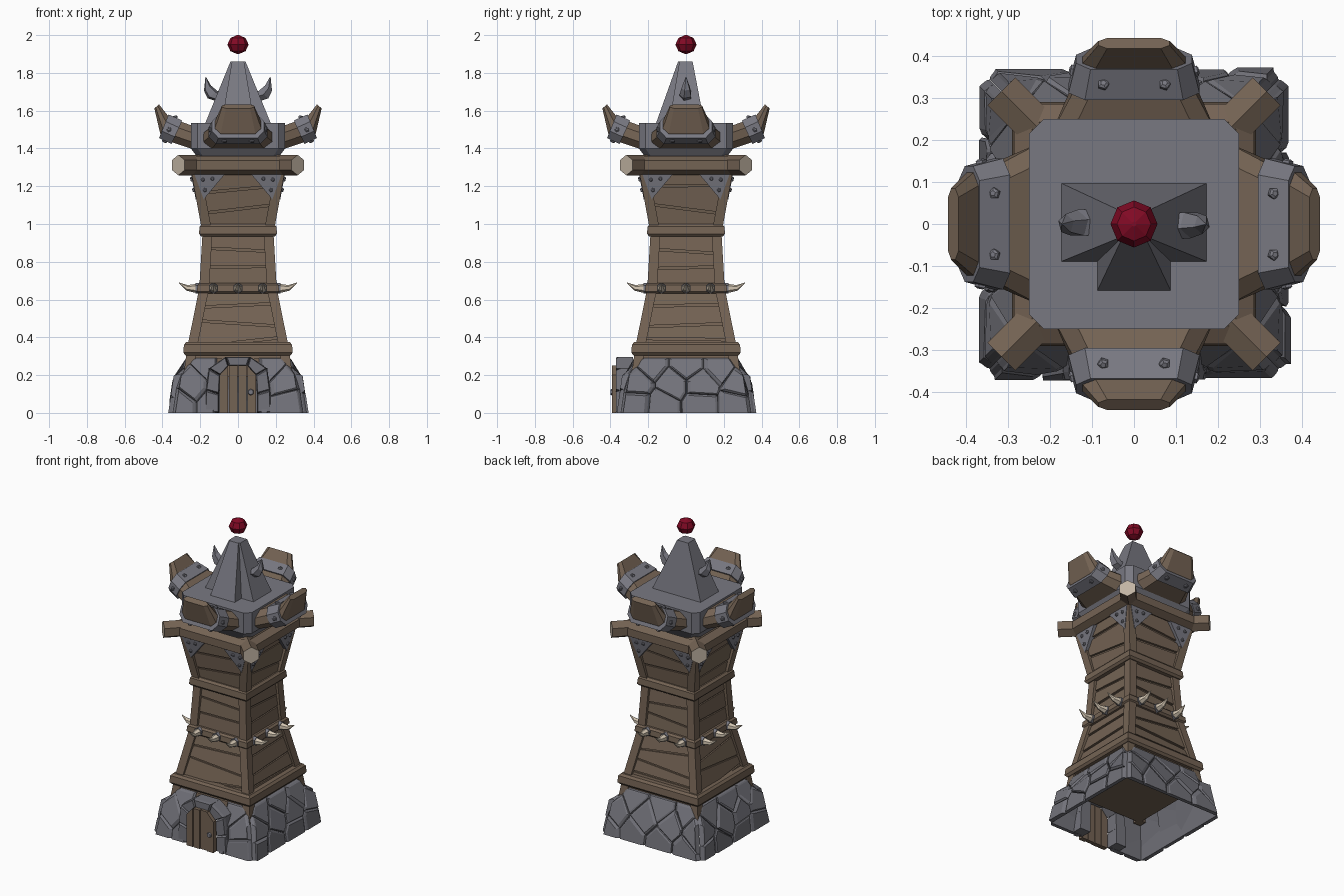
import bpy, bmesh, math, random
from mathutils import Vector, Matrix

if "Cube" in bpy.data.objects:
    bpy.data.objects.remove(bpy.data.objects["Cube"])

random.seed(4)
R = random.uniform


def material(name, rgb):
    m = bpy.data.materials.new(name)
    m.diffuse_color = (*rgb, 1)
    m.use_nodes = True
    m.node_tree.nodes["Principled BSDF"].inputs["Base Color"].default_value = m.diffuse_color
    return m


WOOD = material("brown wood", (0.175, 0.125, 0.088))
STONE = material("grey stone", (0.17, 0.17, 0.195))
METAL = material("grey metal", (0.19, 0.19, 0.222))
BONE = material("pale bone", (0.66, 0.57, 0.45))
CUT = material("cut log end", (0.54, 0.46, 0.37))
RED = material("dark red", (0.22, 0.003, 0.018))


def build(name, lofts, mat, turns=1, closed=False, cap=None):
    """Skin lists of rings into one object, repeated by quarter turns."""
    bm = bmesh.new()
    for k in range(turns):
        rot = Matrix.Rotation(k * math.pi / 2, 3, 'Z')
        for rings in lofts:
            vs = [[bm.verts.new(rot @ Vector(p)) for p in r] for r in rings]
            n = len(vs[0])
            pairs = list(zip(vs, vs[1:])) + ([(vs[-1], vs[0])] if closed else [])
            for a, b in pairs:
                for i in range(n):
                    bm.faces.new((a[i], a[(i + 1) % n], b[(i + 1) % n], b[i]))
            if not closed:
                for r in (vs[0], vs[-1]):
                    bm.faces.new(r).material_index = 1 if cap else 0
    bmesh.ops.recalc_face_normals(bm, faces=bm.faces)
    me = bpy.data.meshes.new(name)
    bm.to_mesh(me)
    bm.free()
    for m in (mat, cap):
        if m:
            me.materials.append(m)
    ob = bpy.data.objects.new(name, me)
    bpy.context.collection.objects.link(ob)
    return ob


def square(h, z, c=0.0):
    if not c:
        return [(-h, -h, z), (h, -h, z), (h, h, z), (-h, h, z)]
    a = h - c
    return [(-a, -h, z), (a, -h, z), (h, -a, z), (h, a, z),
            (a, h, z), (-a, h, z), (-h, a, z), (-h, -a, z)]


def tube(points, radii, n=6):
    pts = [Vector(p) for p in points]
    q = (pts[-1] - pts[0]).to_track_quat('Z', 'Y')
    return [[p + q @ Vector((r * math.cos((i + .5) * math.tau / n), r * math.sin((i + .5) * math.tau / n), 0))
             for i in range(n)] for p, r in zip(pts, radii)]


def rivet(p, d, r=0.014):
    p, d = Vector(p), Vector(d).normalized()
    return tube([p - d * .006, p + d * .005, p + d * .009], [r, r, r * .5], 5)


def interp(table, z):
    for (z0, a), (z1, b) in zip(table, table[1:]):
        if z <= z1:
            break
    return a + (b - a) * (z - z0) / (z1 - z0)


# Stone base: a hollow shell of irregular stones with a doorway gap at the front
DEPTH = [(0, .37), (.2, .34), (.212, .3), (.29, .28)]


def clip(poly, n, m):
    out = []
    for a, b in zip(poly, poly[1:] + poly[:1]):
        da, db = (a - m).dot(n), (b - m).dot(n)
        if da <= 0:
            out.append(a)
        if da * db < 0:
            out.append(a.lerp(b, da / (da - db)))
    return out


def cell(seed, seeds, poly):
    """Part of poly nearer to seed than to all the others."""
    for o in seeds:
        if o is not seed:
            poly = clip(poly, o - seed, (o + seed) / 2)
    return poly


outline = [Vector(p) for p in ((-.37, 0), (.37, 0), (.34, .205), (.24, .29), (-.24, .29), (-.34, .205))]
stones = []
for k in range(4):
    rot = Matrix.Rotation(k * math.pi / 2, 3, 'Z')
    seeds = [Vector((x + R(-.03, .03), z + R(-.012, .012)))
             for z, xs in ((.05, (-.3, -.13, .05, .26)), (.15, (-.27, -.08, .1, .28)), (.25, (-.17, .02, .19)))
             for x in xs]
    for s in seeds:
        whole = cell(s, seeds, outline)
        parts = [whole] if k else [clip(whole, Vector((e, 0)), Vector((-.12 * e, 0))) for e in (1, -1)]
        for poly in parts:
            if len(poly) < 3:
                continue
            c = sum(poly, Vector((0, 0))) / len(poly)
            rings = []
            for depth, scale, cut in ((.93, 1, 0), (.95, .995, .01), (.98, .94, .03), (R(.99, 1.01), .8, .04)):
                ring = []
                for p in poly:
                    q = c + (p - c) * scale
                    z = q.y if p.y > .001 else 0
                    d = interp(DEPTH, z)
                    x = max(cut - d, min(d - cut, q.x))
                    ring.append(rot @ Vector((x * depth, -d * depth, z)))
                rings.append(ring)
            stones.append(rings)
build("base_stones", stones, STONE)

# Door arch stones, planks and ring handle
half_in = [(-.1, 0), (-.1, .1), (-.095, .2), (-.05, .25)]
half_out = [(-.175, 0), (-.17, .12), (-.155, .235), (-.065, .297)]
inner = half_in + [(-x, z) for x, z in reversed(half_in)]
outer = half_out + [(-x, z) for x, z in reversed(half_out)]
arch = []
for i in range(7):
    q = [Vector(p) for p in (inner[i], inner[i + 1], outer[i + 1], outer[i])]
    c = sum(q, Vector((0, 0))) / 4
    arch.append([[(c.x + (p.x - c.x) * s, y, c.y + (p.y - c.y) * s) for p in q]
                 for y, s in ((-.28, 1), (-.352, .98), (-.37, .86))])
build("door_arch", arch, STONE)
planks = []
for a, b, za, zb in ((-.098, -.052, .2, .25), (-.048, -.002, .25, .252), (.002, .046, .252, .25), (.05, .096, .25, .2)):
    planks.append([[(a, y, 0), (b, y, 0), (b, y, zb), (a, y, za)] for y in (-.36, -.388 + R(-.004, .004))])
build("door_planks", planks, WOOD)
build("door_handle", [tube([(.068, -.385, .11), (.068, -.4, .11)], [.02, .014], 6)], METAL)

# Tower: core, corner posts and tilted planks
O = [(.19, .29), (.35, .268), (.66, .205), (.95, .188), (1.3, .252)]
build("tower_core", [[square(h - .028, z) for z, h in O]], WOOD)
post = []
for z, h in O:
    a = h - .052
    post.append([(a, -h, z), (h, -h, z), (h, -a, z), (a, -a, z)])
build("corner_posts", [post], WOOD, turns=4)
boards = []
for k in range(4):
    rot = Matrix.Rotation(k * math.pi / 2, 3, 'Z')
    for z0, z1, n in ((.28, .65, 4), (.67, .95, 3), (.98, 1.28, 3)):
        left, right = ([z0 + (z1 - z0) * i / n + (R(-.025, .025) if 0 < i < n else 0) for i in range(n + 1)]
                       for _ in range(2))
        for i in range(n):
            rings = []
            for sx, zs in ((-1, left), (1, right)):
                ring = []
                for z, d in ((zs[i] + .006, -.05), (zs[i] + .006, -.014), (zs[i + 1] - .006, -.019), (zs[i + 1] - .006, -.05)):
                    h = interp(O, z)
                    ring.append(rot @ Vector((sx * (h - .046), -h - d, z)))
                rings.append(ring)
            boards.append(rings)
build("wall_planks", boards, WOOD)

# Horizontal bands around the tower
for name, z0, z1, h in (("lower_band", .305, .375, .29), ("spike_band", .632, .687, .218), ("upper_band", .935, 1.0, .207)):
    t = (z1 - z0) * .2
    prof = [(h - .06, z0), (h - .012, z0), (h, z0 + t), (h - .004, z1 - t), (h - .016, z1), (h - .06, z1)]
    build(name, [[square(a, z) for a, z in prof]], WOOD, closed=True)

# Bone spikes with metal collars
build("spikes", [tube([(x, -.2, .66), (x, -.225, .66), (x, -.27, .662), (x, -.312, .688)],
                      [.026, .024, .015, .002]) for x in (-.13, 0, .13)], BONE, turns=4)
build("spike_collars", [tube([(x, -.205, .66), (x, -.226, .66)], [.029, .028]) for x in (-.13, 0, .13)], METAL, turns=4)

# Metal corner brackets with rivets
brackets, studs = [], []
for s in (-1, 1):
    tri = [(.06, 1.275), (.235, 1.275), (.182, 1.13)]
    brackets.append([[(s * x, -interp(O, z) - d, z) for x, z in tri] for d in (-.03, .003)])
    studs += [rivet((s * x, -interp(O, z) - .003, z), (0, -1, -.2), .011)
              for x, z in ((.135, 1.24), (.185, 1.235), (.175, 1.18))]
build("corner_brackets", brackets, METAL, turns=4)
build("bracket_rivets", studs, METAL, turns=4)

# Top beams and diagonal logs with pale ends
build("top_beams", [tube([(-.25, -.243, 1.31), (.25, -.243, 1.31)], [.05, .05])], WOOD, turns=4)
build("diagonal_logs", [tube([(.1, -.1, 1.312), (.316, -.316, 1.312)], [.054, .054])], WOOD, turns=4, cap=CUT)

# Roof block
build("roof_block", [[square(.2, 1.335, .03), square(.25, 1.4, .035), square(.25, 1.535, .035)]], METAL)


# Flared wooden battlements with metal straps
def section(ob, it, w):
    pts = ((-.75, 0), (.75, 0), (1, .3), (1, .7), (.75, 1), (-.75, 1), (-1, .7), (-1, .3))
    return [(w * u, -(ob[0] + (it[0] - ob[0]) * t), ob[1] + (it[1] - ob[1]) * t) for u, t in pts]


build("battlements", [[section((.22, 1.39), (.22, 1.512), .195), section((.37, 1.44), (.31, 1.545), .138),
                       section((.412, 1.48), (.37, 1.572), .122), section((.443, 1.612), (.418, 1.633), .085)]],
      WOOD, turns=4)
build("battlement_straps", [[section((.352, 1.424), (.295, 1.548), .156), section((.418, 1.455), (.368, 1.58), .138)]],
      METAL, turns=4)
build("strap_rivets", [rivet((x, -y, z), d) for x in (-.073, .073)
                       for y, z, d in ((.333, 1.565, (0, -.4, 1)), (.388, 1.44, (0, -.45, -1)))]
      + [rivet((s * .146, -.365, 1.5), (s, -.2, 0)) for s in (-1, 1)], METAL, turns=4)


# Crossed spire, side horns and floating orb
def block(x, y0, y1, z):
    return [(-x, y0, z), (x, y0, z), (x, y1, z), (-x, y1, z)]


build("spire", [[block(.175, -.09, .098, 1.53), block(.04, -.035, .035, 1.86)],
                [block(.088, -.16, .09, 1.53), block(.032, -.042, .03, 1.86)]], METAL)
build("spire_horns", [tube([(s * .09, 0, 1.67), (s * .135, 0, 1.685), (s * .162, 0, 1.72), (s * .171, 0, 1.778)],
                           [.034, .034, .024, .002], 5) for s in (-1, 1)], METAL)
rings = [[(.056 * math.sin(a) * math.cos(i * math.tau / 8), .056 * math.sin(a) * math.sin(i * math.tau / 8),
           1.95 - .05 * math.cos(a)) for i in range(8)] for a in (.1, .8, 1.57, 2.34, 3.04)]
build("orb", [rings], RED)
